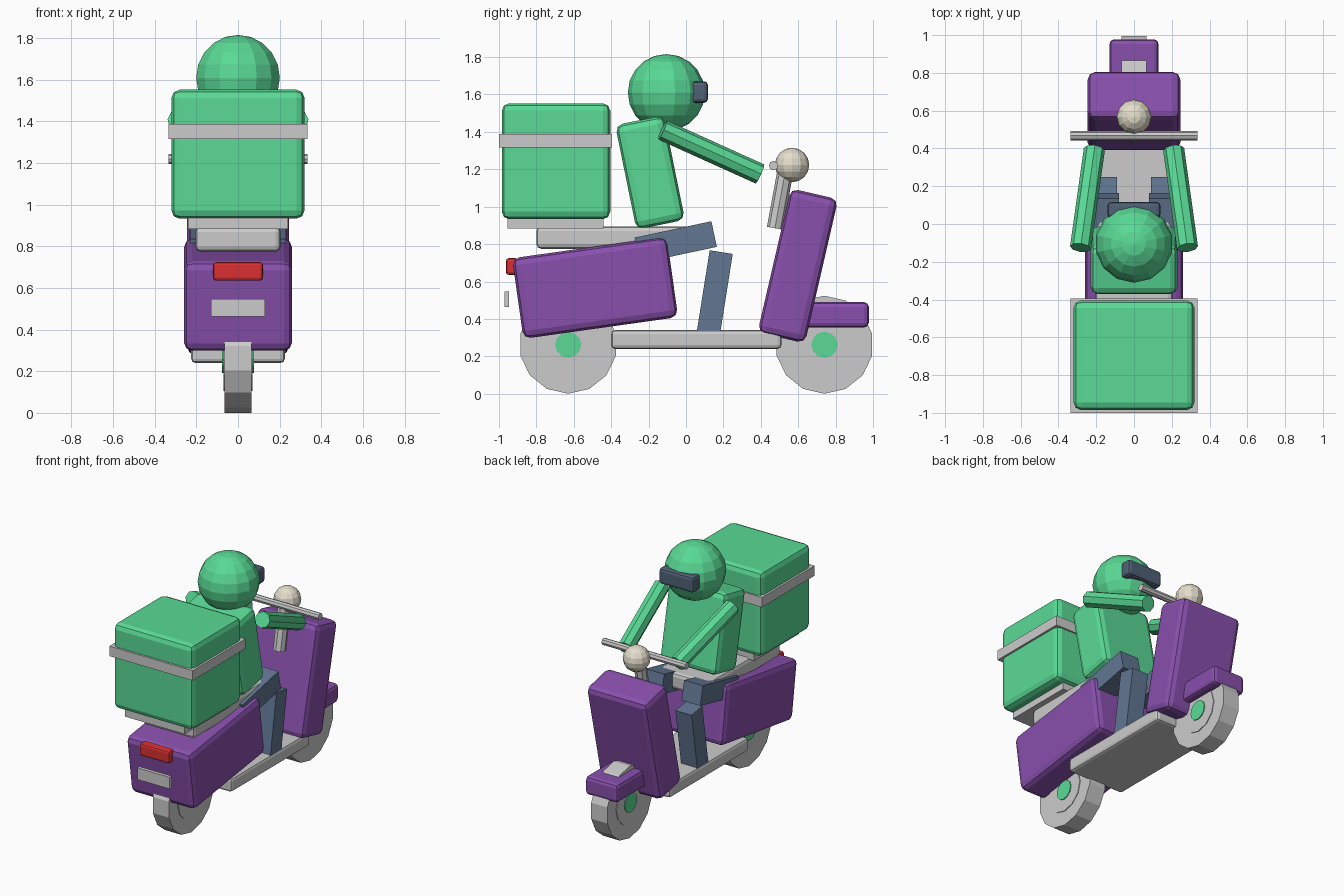
import bpy
from math import radians, pi
from mathutils import Vector, Matrix

if "Cube" in bpy.data.objects:
    bpy.data.objects.remove(bpy.data.objects["Cube"])


def material(name, rgb):
    m = bpy.data.materials.new(name)
    m.diffuse_color = (*rgb, 1)
    m.use_nodes = True
    m.node_tree.nodes["Principled BSDF"].inputs["Base Color"].default_value = m.diffuse_color
    return m


GREEN = material("green", (0.10, 0.70, 0.30))
PURPLE = material("purple", (0.25, 0.08, 0.42))
RED = material("red", (0.70, 0.03, 0.03))
BLUE = material("denim", (0.12, 0.18, 0.29))
VISOR = material("visor_blue", (0.08, 0.12, 0.18))
CREAM = material("cream", (0.78, 0.73, 0.60))


def finish(name, mat):
    ob = bpy.context.object
    ob.name = name
    if mat:
        ob.data.materials.append(mat)
    return ob


def box(name, loc, size, mat=None, tilt=0, bevel=0.0):
    """Box tilted about x (degrees), with optional rounded edges."""
    bpy.ops.mesh.primitive_cube_add(size=1, location=loc, rotation=(radians(tilt), 0, 0))
    ob = finish(name, mat)
    ob.data.transform(Matrix.Diagonal((*size, 1)))
    if bevel:
        mod = ob.modifiers.new("edges", 'BEVEL')
        mod.width = bevel
        mod.segments = 2
    return ob


def rod(name, a, b, r, sides, mat=None, turn=0.0):
    """Cylinder between two points."""
    a, b = Vector(a), Vector(b)
    bpy.ops.mesh.primitive_cylinder_add(vertices=sides, radius=r, depth=(b - a).length)
    ob = finish(name, mat)
    ob.data.transform(Matrix.Rotation(turn, 4, 'Z'))
    ob.rotation_euler = (b - a).to_track_quat('Z', 'Y').to_euler()
    ob.location = (a + b) / 2
    return ob


def ball(name, loc, r, seg, rings, mat):
    bpy.ops.mesh.primitive_uv_sphere_add(segments=seg, ring_count=rings, radius=r, location=loc)
    return finish(name, mat)


# wheels: tyre, rim disc and hub cap
for end, y in (("rear", -0.63), ("front", 0.74)):
    for part, r, half, sides, mat in (("tyre", 0.262, 0.065, 14, None),
                                      ("rim", 0.158, 0.07, 12, None),
                                      ("hub", 0.07, 0.076, 12, GREEN)):
        rod(f"{end}_{part}", (-half, y, 0.262), (half, y, 0.262), r, sides, mat)

# scooter body
box("floor_board", (0, 0.055, 0.29), (0.45, 0.91, 0.10), None, 0, 0.02)
box("rear_body", (0, -0.486, 0.567), (0.52, 0.835, 0.435), PURPLE, 8, 0.04)
box("front_shield", (0, 0.598, 0.684), (0.49, 0.26, 0.79), PURPLE, -13, 0.04)
box("front_fender", (0, 0.74, 0.422), (0.26, 0.475, 0.135), PURPLE, 0, 0.025)
box("seat", (0, -0.38, 0.835), (0.41, 0.84, 0.12), None, 0, 0.025)
box("tail_light", (0, -0.93, 0.68), (0.24, 0.065, 0.09), RED, 0, 0.015)
box("rear_plate", (0, -0.958, 0.505), (0.26, 0.025, 0.085))

# steering
rod("steering_column", (0, 0.475, 0.885), (0, 0.535, 1.21), 0.043, 8)
rod("handlebar", (-0.335, 0.468, 1.22), (0.335, 0.468, 1.22), 0.025, 8)
ball("headlight", (0, 0.567, 1.223), 0.092, 12, 8, CREAM)

# cargo box on its rack
box("rack", (0, -0.698, 0.912), (0.48, 0.515, 0.055))
box("cargo_box", (0, -0.695, 1.243), (0.64, 0.58, 0.62), GREEN, 0, 0.04)
box("cargo_strap", (0, -0.697, 1.352), (0.67, 0.605, 0.072))

# rider
box("torso", (0, -0.192, 1.183), (0.46, 0.265, 0.57), GREEN, 11.5, 0.04)
ball("helmet", (0, -0.105, 1.61), 0.206, 14, 10, GREEN)
box("visor", (0, 0.073, 1.613), (0.28, 0.088, 0.115), VISOR, 0, 0.02)
for side, s in (("left", -1), ("right", 1)):
    rod(f"{side}_arm", (s * 0.283, -0.125, 1.41), (s * 0.21, 0.395, 1.175), 0.056, 8, GREEN)
    box(f"{side}_thigh", (s * 0.155, -0.055, 0.81), (0.15, 0.42, 0.14), BLUE, 12)
    box(f"{side}_shin", (s * 0.155, 0.153, 0.535), (0.13, 0.125, 0.45), BLUE, -9)
